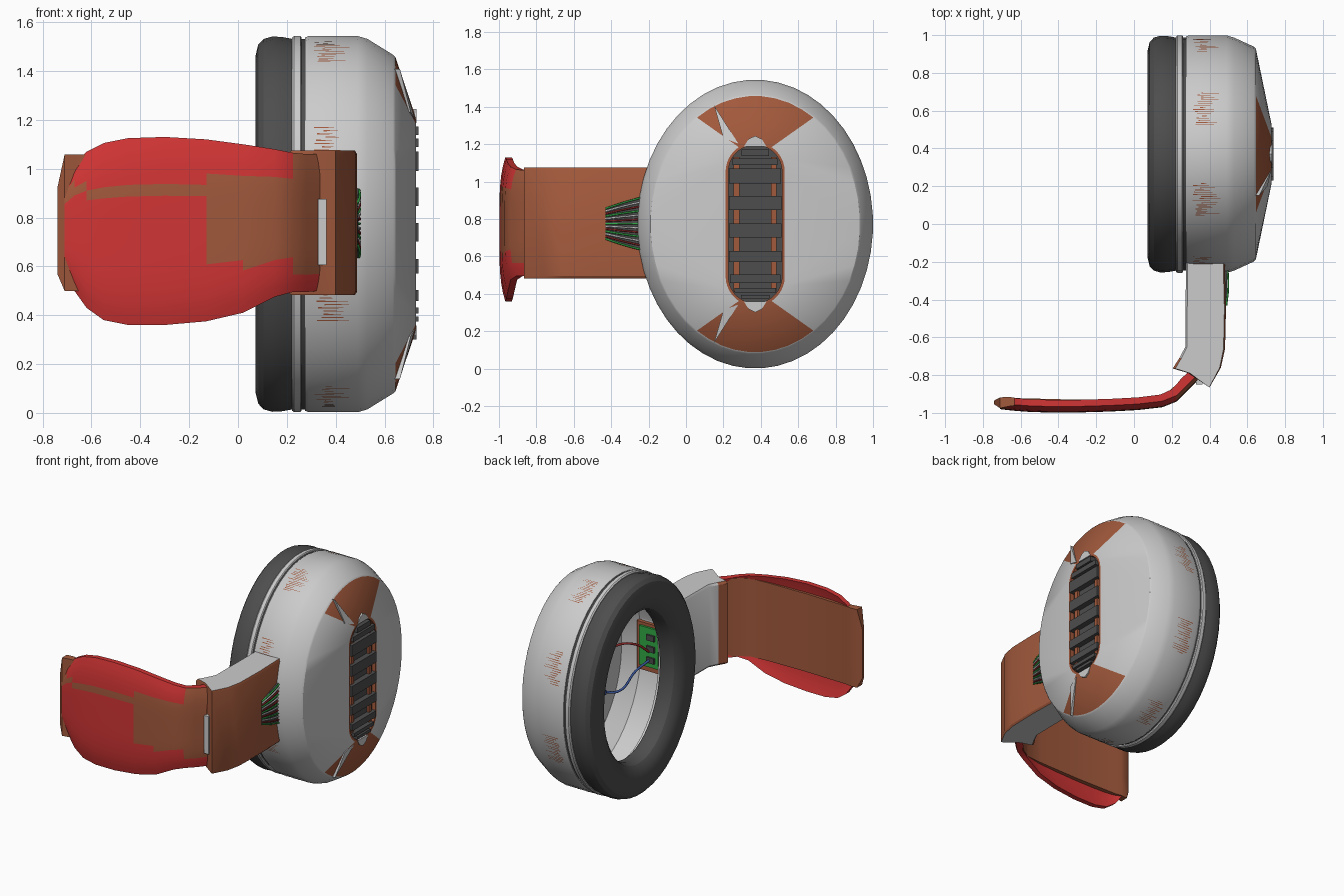
import bpy, bmesh, random
from math import sin, cos, pi, radians

if "Cube" in bpy.data.objects:
    bpy.data.objects.remove(bpy.data.objects["Cube"])
random.seed(4)

CY, CZ, RY, RZ, N = 0.37, 0.773, 0.63, 0.772, 48


def mat(name, *c):
    m = bpy.data.materials.new(name)
    m.diffuse_color = (*c, 1)
    m.use_nodes = True
    m.node_tree.nodes["Principled BSDF"].inputs["Base Color"].default_value = m.diffuse_color
    return m


RUST = mat("rust", 0.36, 0.10, 0.045)
RED = mat("red", 0.64, 0.035, 0.035)
DARK = mat("dark", 0.075, 0.075, 0.075)
GREY = mat("grey", 0.6, 0.6, 0.6)
GREEN = mat("green", 0.03, 0.4, 0.06)
BLUE = mat("blue", 0.04, 0.09, 0.32)
WIRE_RED = mat("wire_red", 0.25, 0.02, 0.02)


def loft(name, rings, mats, pick=None, closed=False):
    """Skin equal-length point loops; pick(ring, segment) gives a material slot."""
    bm = bmesh.new()
    vs = [[bm.verts.new(p) for p in r] for r in rings]
    n = len(vs[0])
    for i in range(len(vs) if closed else len(vs) - 1):
        a, b = vs[i], vs[(i + 1) % len(vs)]
        for j in range(n):
            k = (j + 1) % n
            f = bm.faces.new((a[j], a[k], b[k], b[j]))
            f.material_index = pick(i, j) if pick else 0
    if not closed:
        for i in (0, len(vs) - 1):
            f = bm.faces.new(vs[i])
            f.material_index = pick(i, -1) if pick else 0
    bmesh.ops.recalc_face_normals(bm, faces=bm.faces)
    me = bpy.data.meshes.new(name)
    bm.to_mesh(me)
    bm.free()
    for m in mats:
        me.materials.append(m)
    ob = bpy.data.objects.new(name, me)
    bpy.context.collection.objects.link(ob)
    return ob


def oval(x, ry, rz):
    ts = [2 * pi * (j + 0.5) / N for j in range(N)]
    return [(x, CY + ry * cos(t), CZ + rz * sin(t)) for t in ts]


def inset(x, d):
    return oval(x, RY - d, RZ - d)


def stadium(x, r, h=0.28):
    return [(x, y, z + (h if z > CZ else -h)) for _, y, z in oval(x, r, r)]


def box(name, c, s, m):
    ring = lambda z: [(c[0] + a * s[0] / 2, c[1] + b * s[1] / 2, z)
                      for a, b in ((-1, -1), (1, -1), (1, 1), (-1, 1))]
    return loft(name, [ring(c[2] - s[2] / 2), ring(c[2] + s[2] / 2)], [m])


def wire(name, pts, r, m):
    cu = bpy.data.curves.new(name, 'CURVE')
    cu.dimensions, cu.bevel_depth, cu.bevel_resolution = '3D', r, 2
    cu.resolution_u = 8
    sp = cu.splines.new('BEZIER')
    sp.bezier_points.add(len(pts) - 1)
    for b, p in zip(sp.bezier_points, pts):
        b.co, b.handle_left_type, b.handle_right_type = p, 'AUTO', 'AUTO'
    cu.materials.append(m)
    ob = bpy.data.objects.new(name, cu)
    bpy.context.collection.objects.link(ob)


# Ear cup shell: hollow behind, domed outside, with a recessed slot
cup_rings = [oval(0.60, 0.50, 0.63), inset(0.50, 0.05), inset(0.275, 0.05), inset(0.275, 0.006),
             inset(0.29, 0), inset(0.49, 0), inset(0.53, 0.012), oval(0.635, 0.57, 0.695),
             oval(0.645, 0.56, 0.685), stadium(0.728, 0.158), stadium(0.728, 0.143),
             stadium(0.70, 0.143)]


def cup_pick(i, j):
    if j < 0:
        return 2 if i else 0
    if i == 8:
        return int(7 <= j <= 15 or 31 <= j <= 39)
    return int(i in (9, 10))


loft("ear_cup", cup_rings, [GREY, RUST, DARK], cup_pick)

# Seam rings and cushion
loft("trim_ring", [inset(*p) for p in ((0.222, 0.2), (0.222, 0.006), (0.23, 0), (0.255, 0), (0.26, 0.006), (0.26, 0.2))],
     [GREY], closed=True)
loft("seam_groove", [inset(*p) for p in ((0.255, 0.06), (0.255, 0.012), (0.28, 0.012), (0.28, 0.06))],
     [DARK], closed=True)
cushion = [(0.224, 0.012), (0.18, 0.004), (0.14, 0.002), (0.105, 0.012), (0.083, 0.035), (0.072, 0.08),
           (0.072, 0.14), (0.085, 0.195), (0.115, 0.23), (0.16, 0.245), (0.224, 0.235)]
loft("ear_cushion", [inset(*p) for p in cushion], [DARK], closed=True)

# Slot grille: rust rails under dark cross bars
for s in (-1, 1):
    box("grille_rail", (0.708, CY + s * 0.1, CZ), (0.02, 0.03, 0.72), RUST)
for z, h in ((1.155, 0.035), (1.107, 0.035), (1.03, 0.08), (0.885, 0.075), (0.74, 0.075),
             (0.60, 0.06), (0.48, 0.045), (0.42, 0.025), (0.385, 0.02)):
    over = max(0, abs(z - CZ) + h / 2 - 0.28)
    w = max(0.03, (0.14 ** 2 - min(over, 0.135) ** 2) ** 0.5)
    box("grille_bar", (0.718, CY, z), (0.042, 2 * w, h), DARK)

# Slot end tips and pale slivers across the rust patches
for s in (-1, 1):
    tip = lambda x: [(x, CY + a, CZ + s * b) for a, b in
                     ((-0.06, 0.415), (-0.035, 0.455), (0, 0.472), (0.035, 0.455), (0.06, 0.415))]
    loft("slot_tip", [tip(0.70), tip(0.73)], [GREY])
    sliver = [(0.660, 0.15, CZ + s * 0.635), (0.722, 0.28, CZ + s * 0.43), (0.704, 0.20, CZ + s * 0.46)]
    loft("pale_sliver", [[(x - 0.02, y, z) for x, y, z in sliver],
                         [(x + 0.003, y, z) for x, y, z in sliver]], [GREY])

# Worn streaks around the cup's side
bm = bmesh.new()
for k in range(8):
    for i in range(16):
        t = radians(k * 45 + 14 + i * 1.1)
        x0, x1 = 0.31 + random.random() * 0.05, 0.38 + random.random() * 0.08
        quad = [(x, CY + (RY + 0.001) * cos(u), CZ + (RZ + 0.001) * sin(u))
                for x, u in ((x0, t), (x1, t + 0.003), (x1, t + 0.006), (x0, t + 0.008))]
        bm.faces.new([bm.verts.new(p) for p in quad])
me = bpy.data.meshes.new("worn_streaks")
bm.to_mesh(me)
bm.free()
me.materials.append(RUST)
bpy.context.collection.objects.link(bpy.data.objects.new("worn_streaks", me))

# Arm: bent plan outline stacked in z with a small edge bevel
plan = [(0.48, -0.19), (0.487, -0.45), (0.482, -0.66), (0.46, -0.76), (0.40, -0.865), (0.34, -0.825),
        (0.29, -0.79), (0.205, -0.765), (0.24, -0.71), (0.272, -0.65), (0.275, -0.19)]
mx = 0.38
layer = lambda z, s: [(mx + (x - mx) * s, y, z) for x, y in plan]
loft("arm", [layer(0.483, 0.92), layer(0.495, 1), layer(1.06, 1), layer(1.075, 0.92)], [GREY, RUST],
     lambda i, j: int(0 <= j <= 7))
box("arm_end_panel", (0.345, -0.835, 0.74), (0.035, 0.03, 0.27), GREY)

# Wire vent on the arm's outer face
vent = lambda x: [(x, -0.43, 0.69), (x, -0.43, 0.86), (x + 0.005, -0.2, 0.935), (x + 0.005, -0.2, 0.62)]
loft("vent_plate", [vent(0.47), vent(0.49)], [DARK])
for k in range(-6, 7):
    wire("vent_wire", [(0.489, -0.43, 0.775 + k * 0.0135), (0.499, -0.33, 0.775 + k * 0.019),
                       (0.494, -0.22, 0.775 + k * 0.024)], 0.005, (GREEN, WIRE_RED, GREY)[k % 3])

# Circuit board and loose wires inside the cup
box("board_frame", (0.41, -0.19, 0.775), (0.19, 0.05, 0.34), RUST)
box("circuit_board", (0.40, -0.155, 0.785), (0.15, 0.015, 0.28), GREEN)
for z in (0.70, 0.78, 0.86):
    box("board_chip", (0.38, -0.145, z), (0.06, 0.02, 0.04), DARK)
wire("red_wire", [(0.39, -0.14, 0.76), (0.44, -0.06, 0.83), (0.52, 0.04, 0.84), (0.6, 0.12, 0.76)], 0.008, WIRE_RED)
wire("blue_wire", [(0.39, -0.14, 0.70), (0.44, -0.06, 0.64), (0.5, 0.04, 0.52), (0.6, 0.12, 0.52)], 0.008, BLUE)
box("wire_plug", (0.58, 0.12, 0.52), (0.05, 0.03, 0.03), BLUE)


def strip(sections, rows, bow):
    """Loops of front points going up, then back points going down."""
    out = []
    for xf, yf, xb, yb, z0, z1 in sections:
        f = [i / rows for i in range(rows + 1)]
        b = [bow * abs(2 * v - 1) ** 4 for v in f]
        z = [z0 + (z1 - z0) * v for v in f]
        out.append([(xf, yf + d, h) for d, h in zip(b, z)] +
                   [(xb, yb + d, h) for d, h in reversed(list(zip(b, z)))])
    return out


# Headband half: dished red shell with worn patches
ROWS = 16
band = [(0.335, -0.83, 0.305, -0.80, 0.50, 1.06), (0.28, -0.885, 0.25, -0.85, 0.495, 1.06),
        (0.225, -0.94, 0.205, -0.905, 0.495, 1.065), (0.15, -0.97, 0.14, -0.935, 0.475, 1.08),
        (0.02, -0.985, 0.02, -0.95, 0.41, 1.10), (-0.13, -0.993, -0.13, -0.958, 0.375, 1.12),
        (-0.30, -0.998, -0.30, -0.963, 0.36, 1.13), (-0.45, -0.998, -0.45, -0.963, 0.36, 1.125),
        (-0.55, -0.995, -0.55, -0.96, 0.38, 1.105), (-0.62, -0.99, -0.62, -0.955, 0.43, 1.07),
        (-0.67, -0.985, -0.67, -0.95, 0.50, 1.02), (-0.71, -0.98, -0.71, -0.95, 0.57, 0.95)]
band_rings = strip(band, ROWS, 0.032)


def band_pick(i, j):
    if not 0 <= j < ROWS:
        return 0
    x = (band[i][0] + band[min(i + 1, len(band) - 1)][0]) / 2
    z = (band_rings[i][j][2] + band_rings[i][j + 1][2]) / 2
    if x > 0.2:
        return int(z > 0.57)
    if x > -0.13:
        return int(0.62 < z < 0.95)
    return int(0.90 < z < 0.94)


loft("headband_shell", band_rings, [RED, RUST], band_pick)

# Rust liner along the inside of the band, poking out at the cut end
liner = [(0.30, -0.83, 0.28, -0.80), (0.205, -0.905, 0.19, -0.88), (0.14, -0.94, 0.13, -0.915),
         (0.0, -0.955, 0.0, -0.925), (-0.3, -0.966, -0.3, -0.93), (-0.62, -0.96, -0.62, -0.922),
         (-0.66, -0.965, -0.66, -0.915), (-0.71, -0.975, -0.71, -0.918)]
liner = [(*s, 0.50, 1.058) for s in liner] + [(-0.74, -0.955, -0.74, -0.935, 0.57, 0.92)]
loft("headband_liner", strip(liner, 4, 0), [RUST])

# Smooth the rounded parts, keep hard edges
for ob in bpy.context.collection.objects:
    if ob.type == 'MESH':
        bpy.ops.object.select_all(action='DESELECT')
        ob.select_set(True)
        bpy.context.view_layer.objects.active = ob
        bpy.ops.object.shade_smooth_by_angle(angle=radians(30))
